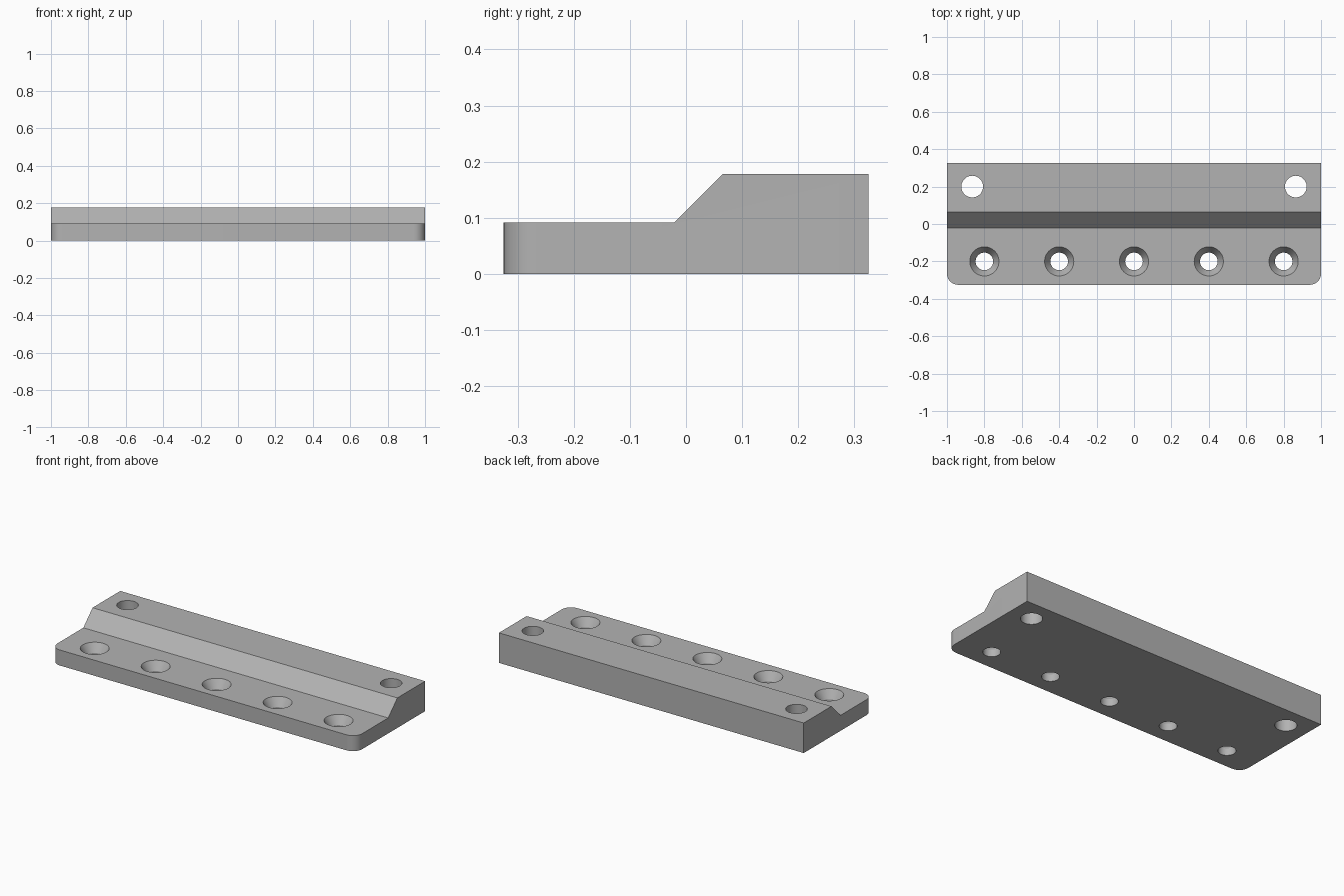
import bpy
import bmesh
import math

cube = bpy.data.objects.get("Cube")
if cube:
    bpy.data.objects.remove(cube, do_unlink=True)

HALF_X, HALF_Y = 1.0, 0.325
LOW, HIGH = 0.092, 0.178
CORNER = 0.06

steel = bpy.data.materials.new("grey metal")
steel.use_nodes = True
colour = (0.45, 0.45, 0.45, 1)
steel.diffuse_color = colour
steel.node_tree.nodes["Principled BSDF"].inputs["Base Color"].default_value = colour


def make_object(name, bm):
    bmesh.ops.recalc_face_normals(bm, faces=bm.faces)
    mesh = bpy.data.meshes.new(name)
    bm.to_mesh(mesh)
    bm.free()
    mesh.materials.append(steel)
    obj = bpy.data.objects.new(name, mesh)
    bpy.context.collection.objects.link(obj)
    return obj


def lathe_cutter(name, x, y, profile, sides=48):
    """Closed solid turned from (radius, height) pairs, used to drill a hole."""
    bm = bmesh.new()
    rings = []
    for r, z in profile:
        angles = [math.tau * i / sides for i in range(sides)]
        rings.append([bm.verts.new((x + r * math.cos(a), y + r * math.sin(a), z))
                      for a in angles])
    for a, b in zip(rings, rings[1:]):
        for i in range(sides):
            j = (i + 1) % sides
            bm.faces.new((a[i], a[j], b[j], b[i]))
    bm.faces.new(rings[0])
    bm.faces.new(rings[-1])
    obj = make_object(name, bm)
    obj.hide_render = True
    return obj


# Stepped bar: side profile extruded along x
bm = bmesh.new()
profile = [(-HALF_Y, 0), (HALF_Y, 0), (HALF_Y, HIGH),
           (0.065, HIGH), (-0.021, LOW), (-HALF_Y, LOW)]
face = bm.faces.new([bm.verts.new((-HALF_X, y, z)) for y, z in profile])
extruded = bmesh.ops.extrude_face_region(bm, geom=[face])["geom"]
bmesh.ops.translate(bm, vec=(2 * HALF_X, 0, 0),
                    verts=[v for v in extruded if isinstance(v, bmesh.types.BMVert)])

# Rounded front corners
corners = [e for e in bm.edges if all(v.co.y < -HALF_Y + 0.001 for v in e.verts)
           and abs(e.verts[0].co.z - e.verts[1].co.z) > 0.01]
bmesh.ops.bevel(bm, geom=corners, offset=CORNER, segments=10, profile=0.5,
                affect='EDGES')
bar = make_object("stepped_bar", bm)

# Countersunk screw holes in the low step, plain holes in the high step
bore, rim, depth = 0.047, 0.078, 0.05
flare = (rim - bore) / depth
cutters = []
for i in range(-2, 3):
    cutters.append(lathe_cutter("screw_hole_cutter", 0.4 * i, -0.2, [
        (bore, -0.05), (bore, LOW - depth), (rim + flare * 0.02, LOW + 0.02)]))
for side in (-1, 1):
    cutters.append(lathe_cutter("mounting_hole_cutter", side * 0.865, 0.2,
                                [(0.058, -0.05), (0.058, HIGH + 0.05)]))

bpy.ops.object.select_all(action='DESELECT')
bpy.context.view_layer.objects.active = bar
bar.select_set(True)
for cutter in cutters:
    cut = bar.modifiers.new("hole", 'BOOLEAN')
    cut.operation = 'DIFFERENCE'
    cut.solver = 'EXACT'
    cut.object = cutter
    bpy.ops.object.modifier_apply(modifier=cut.name)
for cutter in cutters:
    bpy.data.objects.remove(cutter, do_unlink=True)

bpy.ops.object.shade_smooth_by_angle(angle=math.radians(25))
